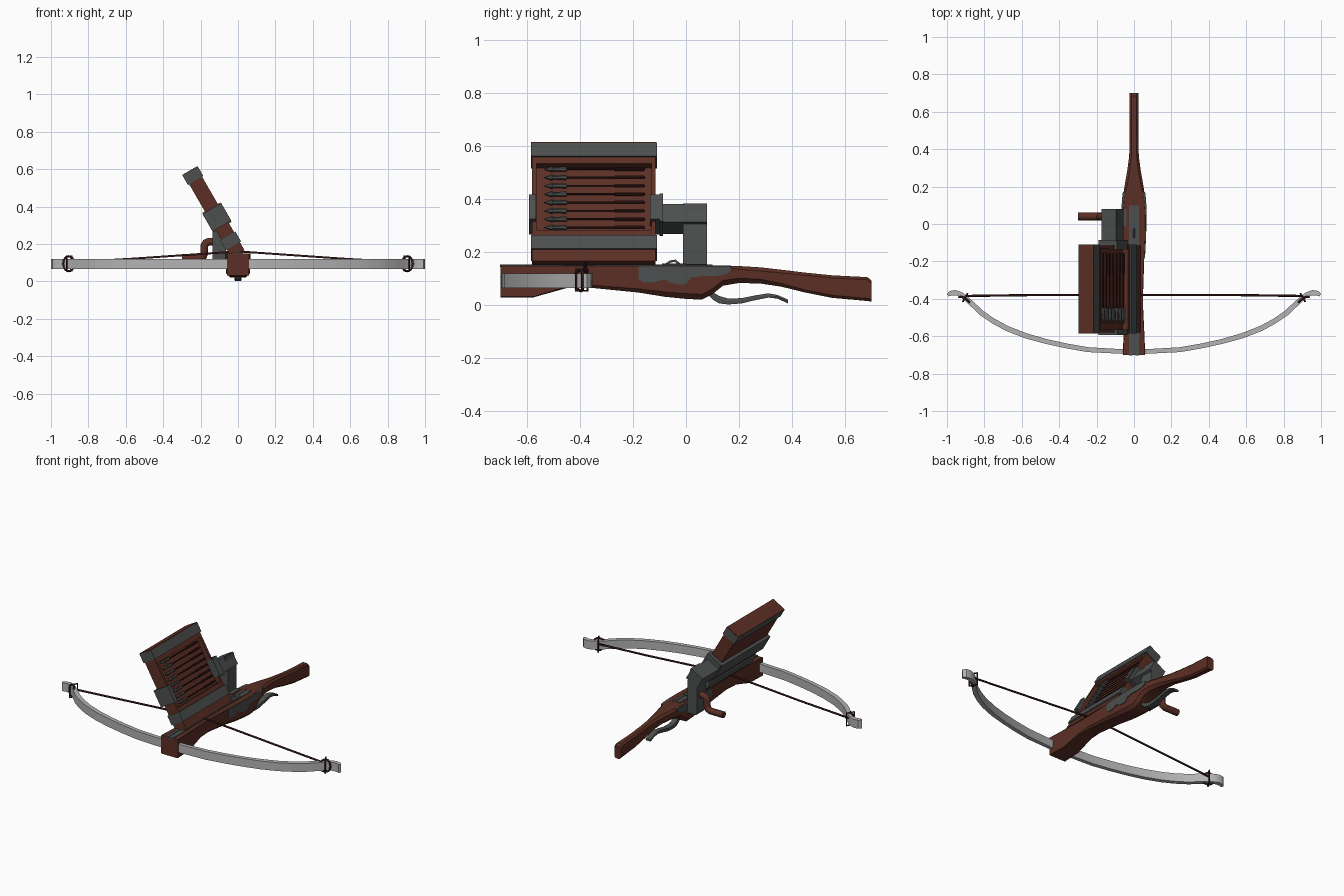
import bpy, bmesh, math
from mathutils import Matrix, Vector

if "Cube" in bpy.data.objects:
    bpy.data.objects.remove(bpy.data.objects["Cube"])


def material(name, rgb):
    m = bpy.data.materials.new(name)
    m.diffuse_color = (*rgb, 1)
    m.use_nodes = True
    m.node_tree.nodes["Principled BSDF"].inputs["Base Color"].default_value = m.diffuse_color
    return m


WOOD = material("red brown wood", (0.105, 0.028, 0.018))
IRON = material("dark iron", (0.075, 0.08, 0.08))
STEEL = material("pale steel", (0.45, 0.45, 0.45))
CORD = material("dark cord", (0.035, 0.010, 0.008))

# Magazine frame: local x across, y along the stock, z up the leaning magazine
LEAN = Matrix.Translation((-0.025, 0, 0.19)) @ Matrix.Rotation(math.radians(-30), 4, 'Y')
FLAT = Matrix.Identity(4)


def finish(name, bm, mat, matrix=FLAT, smooth=None):
    bmesh.ops.recalc_face_normals(bm, faces=bm.faces)
    me = bpy.data.meshes.new(name)
    bm.to_mesh(me)
    bm.free()
    me.materials.append(mat)
    if smooth:
        me.shade_smooth()
        me.set_sharp_from_angle(angle=math.radians(smooth))
    ob = bpy.data.objects.new(name, me)
    ob.matrix_world = matrix
    bpy.context.collection.objects.link(ob)
    return ob


def box(name, x, y, z, mat, matrix=FLAT):
    bm = bmesh.new()
    bmesh.ops.create_cube(bm, size=1)
    for v in bm.verts:
        v.co = [a + (b - a) * (c + 0.5) for (a, b), c in zip((x, y, z), v.co)]
    return finish(name, bm, mat, matrix)


def skin(name, rings, mat, matrix=FLAT, smooth=40):
    """Join equal rings of points into a capped solid."""
    bm = bmesh.new()
    rows = [[bm.verts.new(p) for p in r] for r in rings]
    n = len(rows[0])
    for a, b in zip(rows, rows[1:]):
        for i in range(n):
            bm.faces.new((a[i], a[(i + 1) % n], b[(i + 1) % n], b[i]))
    bm.faces.new(rows[0])
    bm.faces.new(rows[-1])
    return finish(name, bm, mat, matrix, smooth)


def tube(name, pts, radius, mat, sides=10, matrix=FLAT, closed=False):
    cu = bpy.data.curves.new(name, 'CURVE')
    cu.dimensions = '3D'
    cu.bevel_depth = radius
    cu.bevel_resolution = max(0, sides // 4 - 1)
    cu.use_fill_caps = True
    sp = cu.splines.new('POLY')
    sp.points.add(len(pts) - 1)
    sp.use_cyclic_u = closed
    for p, c in zip(sp.points, pts):
        p.co = (*c, 1)
    cu.materials.append(mat)
    ob = bpy.data.objects.new(name, cu)
    ob.matrix_world = matrix
    bpy.context.collection.objects.link(ob)
    return ob


def section(y, hw, top, bot, ct, cb):
    """Cross-section with top and bottom corner cuts."""
    return [(-hw + ct, y, top), (hw - ct, y, top), (hw, y, top - ct), (hw, y, bot + cb),
            (hw - cb, y, bot), (-hw + cb, y, bot), (-hw, y, bot + cb), (-hw, y, top - ct)]


# Stock: y, half width, top, bottom, top cut, bottom cut
stock = [(-0.70, .060, .150, .03, .002, .003), (-0.575, .055, .150, .03, .002, .003),
         (-0.45, .049, .150, .065, .002, .005), (-0.36, .049, .150, .066, .002, .01),
         (-0.18, .055, .150, .048, .002, .014), (-0.08, .060, .150, .032, .002, .018),
         (0.00, .063, .150, .024, .003, .02), (0.06, .063, .150, .021, .004, .02),
         (0.10, .062, .150, .042, .006, .02), (0.14, .060, .150, .074, .008, .02),
         (0.20, .051, .148, .084, .012, .018), (0.28, .037, .143, .082, .014, .016),
         (0.36, .026, .134, .070, .012, .012), (0.45, .023, .123, .048, .01, .01),
         (0.55, .023, .113, .028, .01, .01), (0.685, .024, .106, .016, .01, .01),
         (0.70, .023, .092, .013, .01, .01)]
skin("stock", [section(*s) for s in stock], WOOD, smooth=35)


def stock_width(y):
    for a, b in zip(stock, stock[1:]):
        if a[0] <= y <= b[0]:
            return a[1] + (b[1] - a[1]) * (y - a[0]) / (b[0] - a[0])


# Scalloped side plates, following the stock's width
scallop = [(-.18, .100), (-.16, .085), (-.12, .087), (-.08, .098), (-.06, .085), (-.02, .078), (0, .08),
           (.02, .105), (.06, .11), (.10, .11), (.13, .112), (.16, .122), (.17, .135)]
for s, side in ((-1, "left"), (1, "right")):
    rings = []
    for y, low in scallop:
        o, i = s * (stock_width(y) + .004), s * (stock_width(y) - .012)
        rings.append([(i, y, .149), (o, y, .149), (o, y, low), (i, y, low)])
    skin(side + "_side_plate", rings, IRON)
    # Bolt channel rails
    box(side + "_rail", sorted((s * .007, s * .026)), (-.702, .10), (.145, .154), IRON)
box("channel_floor", (-.01, .01), (-.701, .10), (.145, .151), IRON)

# String latch
box("latch_block", (-.018, .018), (-.09, .0), (.15, .158), IRON)
tube("latch_hook", [(0, -.075, .153), (0, -.06, .165), (0, -.04, .168), (0, -.025, .155)], .005, IRON, 8)

# Trigger lever: y, z centre, half thickness
lever = [(.08, .055, .012), (.10, .036, .014), (.125, .021, .014), (.16, .014, .011), (.21, .017, .010),
         (.26, .028, .009), (.31, .037, .008), (.345, .032, .007), (.385, .014, .007)]
skin("trigger_lever", [[(-.017, y, z - t), (.017, y, z - t), (.02, y, z), (.017, y, z + t),
                        (-.017, y, z + t), (-.02, y, z)] for y, z, t in lever], IRON)

# Bow limb: x, y, half thickness; mirrored
limb = [(0, -.685, .012), (.245, -.672, .013), (.36, -.652, .013), (.47, -.628, .013), (.58, -.597, .014),
        (.68, -.558, .014), (.75, -.520, .014), (.815, -.476, .014), (.865, -.428, .014), (.905, -.392, .013),
        (.93, -.375, .013), (.955, -.367, .014), (.98, -.370, .013), (.996, -.380, .008)]
path = [(-x, y, t) for x, y, t in reversed(limb[1:])] + limb
rings = []
for k, (x, y, t) in enumerate(path):
    a, b = path[max(k - 1, 0)], path[min(k + 1, len(path) - 1)]
    d = Vector((b[0] - a[0], b[1] - a[1])).normalized()
    n = Vector((-d.y, d.x)) * t
    rings.append([(x - n.x, y - n.y, .066), (x + n.x, y + n.y, .066),
                  (x + n.x, y + n.y, .120), (x - n.x, y - n.y, .120)])
skin("bow_limb", rings, STEEL, smooth=30)

# Bowstring with a loop at each tip
tube("bowstring", [(-.92, -.385, .10), (-.55, -.38, .122), (0, -.38, .160), (.55, -.38, .122),
                   (.92, -.385, .10)], .006, CORD, 8)
for s, side in ((-1, "left"), (1, "right")):
    loop = []
    for k in range(16):
        a = k * math.tau / 16
        c = math.cos(a)
        loop.append((s * (.905 + .030 * c), -.392 - .012 * c * c + .018 * c * s * s - .004, .094 + .040 * math.sin(a)))
    tube(side + "_string_loop", loop, .006, CORD, 8, closed=True)
    tube(side + "_string_wrap", [(s * .89, -.372, .135), (s * .915, -.415, .135), (s * .915, -.415, .055),
                                 (s * .89, -.372, .055)], .005, CORD, 8, closed=True)

# Magazine body with a recessed window on its right face
bm = bmesh.new()
bmesh.ops.create_cube(bm, size=1)
for v in bm.verts:
    v.co = (v.co.x * .08, -.3475 + v.co.y * .465, .19 + v.co.z * .48)
bm.faces.ensure_lookup_table()
for h in (.07, .39):
    bmesh.ops.bisect_plane(bm, geom=bm.verts[:] + bm.edges[:] + bm.faces[:],
                           plane_co=(0, 0, h), plane_no=(0, 0, 1))
window = [f for f in bm.faces if f.normal.x > .9 and .1 < f.calc_center_median().z < .35]
bmesh.ops.inset_region(bm, faces=window, thickness=.022)
ring = bmesh.ops.extrude_face_region(bm, geom=window)
bmesh.ops.delete(bm, geom=window, context='FACES')
bmesh.ops.translate(bm, verts=[g for g in ring["geom"] if isinstance(g, bmesh.types.BMVert)], vec=(-.032, 0, 0))
finish("magazine_body", bm, WOOD, LEAN)

# Magazine bands, lid and brackets
box("lower_band", (-.0475, .0475), (-.585, -.11), (0, .06), IRON, LEAN)
box("upper_band", (-.0475, .0475), (-.585, -.11), (.403, .460), IRON, LEAN)
box("lid", (-.0465, .0465), (-.584, -.111), (.455, .465), WOOD, LEAN)
box("front_bracket", (-.058, .058), (-.593, -.565), (.122, .23), IRON, LEAN)
box("rear_bracket", (-.058, .058), (-.135, -.10), (.122, .23), IRON, LEAN)
box("rear_flange", (-.055, .055), (-.10, -.086), (.115, .235), IRON, LEAN)
box("left_strap", (-.058, -.039), (-.58, -.11), (.122, .23), IRON, LEAN)

# Stacked bolts
for k in range(8):
    h, x = .105 + k * .0363, .025
    tube(f"bolt_shaft_{k}", [(x, -.46, h), (x, -.155, h)], .0035, CORD, 8, LEAN)
    skin(f"bolt_head_{k}", [[(x + r * math.cos(a), y, h + r * math.sin(a))
                            for a in (i * math.tau / 6 for i in range(6))]
                           for y, r in ((-.535, .001), (-.505, .012), (-.50, .008), (-.45, .010))], IRON, LEAN)
    box(f"bolt_fletching_{k}", (x - .001, x + .001), (-.27, -.158), (h - .007, h + .007), CORD, LEAN)

# Support arm: upright post beside the stock, leaning elbow toward the magazine
post = [(-.135, -.065, .10, .10), (-.135, -.065, .27, .29), (-.165, -.088, .338, .383)]
skin("support_post", [[(a, -.012, za), (b, -.012, zb), (b, .08, zb), (a, .08, za)]
                      for a, b, za, zb in post], IRON)
box("support_arm", (-.055, .035), (-.09, .08), (.122, .202), IRON, LEAN)
box("post_foot", (-.125, -.04), (-.01, .078), (.09, .156), IRON)

# Crank handle
tube("crank_handle", [(-.12, .04, .212), (-.155, .04, .212), (-.172, .04, .205), (-.18, .04, .19),
                      (-.18, .04, .15), (-.187, .04, .132), (-.205, .04, .124), (-.30, .04, .124)],
     .021, WOOD, 12)
